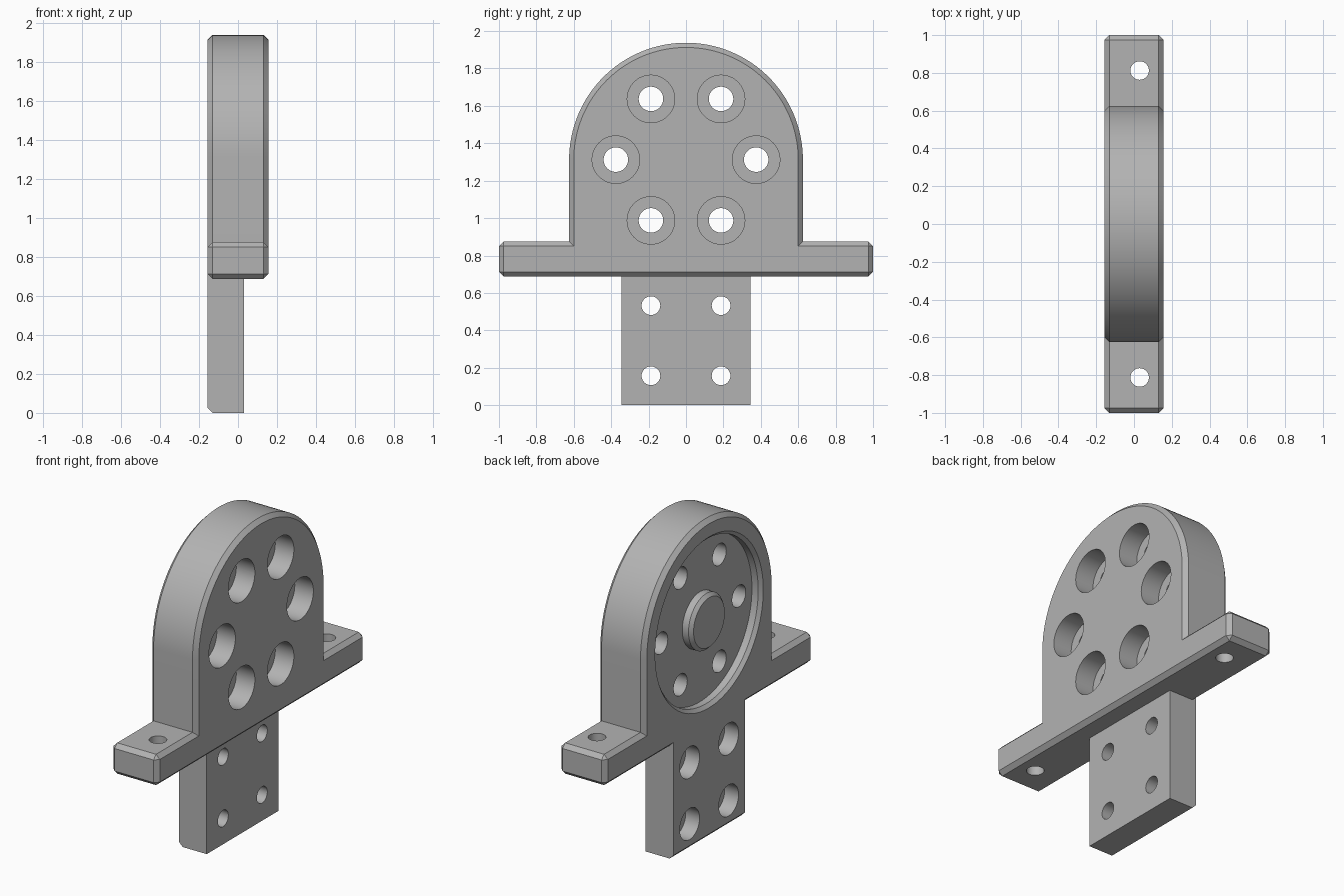
import bpy, bmesh
from math import sin, cos, pi
from mathutils import Vector, Matrix

if "Cube" in bpy.data.objects:
    bpy.data.objects.remove(bpy.data.objects["Cube"])

HALF = 0.156          # half thickness along x
FLOOR, DECK = 0.6875, 0.875   # bottom and top of the flange
ARCH_R, ARCH_Z = 0.625, 1.3125
CH = 0.025            # chamfer

steel = bpy.data.materials.new("machined_grey")
steel.use_nodes = True
GREY = (0.45, 0.45, 0.45, 1)
steel.diffuse_color = GREY
steel.node_tree.nodes["Principled BSDF"].inputs["Base Color"].default_value = GREY


def finish(bm, name):
    bmesh.ops.recalc_face_normals(bm, faces=bm.faces)
    mesh = bpy.data.meshes.new(name)
    bm.to_mesh(mesh)
    bm.free()
    mesh.materials.append(steel)
    obj = bpy.data.objects.new(name, mesh)
    bpy.context.collection.objects.link(obj)
    return obj


def slab(bm, outline, x0, x1):
    """Extrude a (y, z) outline between two x positions."""
    face = bm.faces.new([bm.verts.new((x0, y, z)) for y, z in outline])
    out = bmesh.ops.extrude_face_region(bm, geom=[face])["geom"]
    verts = [g for g in out if isinstance(g, bmesh.types.BMVert)]
    bmesh.ops.translate(bm, vec=(x1 - x0, 0, 0), verts=verts)


def lathe(bm, profile, origin, upright=False, steps=48):
    """Revolve a closed (distance along axis, radius) profile round x, or z if upright."""
    turn = Matrix.Rotation(-pi / 2, 3, "Y") if upright else Matrix.Identity(3)
    rings = []
    for i in range(steps):
        a = 2 * pi * i / steps
        rings.append([bm.verts.new(turn @ Vector((t, r * cos(a), r * sin(a))) + Vector(origin))
                      for t, r in profile])
    n = len(profile)
    for i in range(steps):
        a, b = rings[i], rings[(i + 1) % steps]
        for j in range(n):
            k = (j + 1) % n
            if profile[j][1] == 0 and profile[k][1] == 0:
                continue
            bm.faces.new((a[j], a[k], b[k], b[j]))
    bmesh.ops.remove_doubles(bm, verts=bm.verts, dist=1e-5)
    bmesh.ops.dissolve_degenerate(bm, dist=1e-6, edges=bm.edges)


def combine(target, tool, operation):
    mod = target.modifiers.new(operation, "BOOLEAN")
    mod.operation, mod.object, mod.solver = operation, tool, "EXACT"
    bpy.ops.object.select_all(action="DESELECT")
    target.select_set(True)
    bpy.context.view_layer.objects.active = target
    bpy.ops.object.modifier_apply(modifier=mod.name)
    bpy.data.objects.remove(tool)


# Arched housing with flange wings, chamfered around both faces and the wing ends
SEG = 64
outline = [(-1, FLOOR), (1, FLOOR), (1, DECK), (ARCH_R, DECK)]
outline += [(ARCH_R * cos(pi * i / SEG), ARCH_Z + ARCH_R * sin(pi * i / SEG)) for i in range(SEG + 1)]
outline += [(-ARCH_R, DECK), (-1, DECK)]
bm = bmesh.new()
slab(bm, outline, -HALF, HALF)
edges = []
for e in bm.edges:
    a, b = e.verts
    rim = abs(a.co.x - b.co.x) < 1e-5
    wing_end = abs(abs(a.co.y) - 1) < 1e-5 and abs(abs(b.co.y) - 1) < 1e-5
    if rim or wing_end:
        edges.append(e)
bmesh.ops.bevel(bm, geom=edges, offset=CH, segments=1, affect="EDGES", clamp_overlap=False)
body = finish(bm, "bearing_bracket")

# Mounting tongue, flush with the recessed side, with a chamfered foot
bm = bmesh.new()
slab(bm, [(-0.345, 0), (0.345, 0), (0.345, 0.76), (-0.345, 0.76)], -HALF, 0.031)
foot = [e for e in bm.edges if all(v.co.z < 0.01 and v.co.x < 0 for v in e.verts)]
bmesh.ops.bevel(bm, geom=foot, offset=CH, segments=1, affect="EDGES")
combine(body, finish(bm, "tongue"), "UNION")

# Ring recess that leaves a central boss, both rims chamfered
c = 0.02
bm = bmesh.new()
lathe(bm, [(-HALF - c, 0.50 + 2 * c), (-HALF + c, 0.50), (-0.094, 0.50),
           (-0.094, 0.17), (-HALF + c, 0.17), (-HALF - c, 0.17 - 2 * c)],
      (0, 0, ARCH_Z), steps=96)
combine(body, finish(bm, "recess_cutter"), "DIFFERENCE")

# Bolt holes: six counterbored in the arch, four in the tongue, two in the wings
bm = bmesh.new()
for i in range(6):
    a = pi / 3 * i
    lathe(bm, [(-0.2, 0), (-0.2, 0.0655), (0.031, 0.0655), (0.031, 0.127), (0.2, 0.127), (0.2, 0)],
          (0, 0.375 * cos(a), ARCH_Z + 0.375 * sin(a)))
for side in (-1, 1):
    for z in (0.157, 0.532):
        lathe(bm, [(-0.2, 0), (-0.2, 0.095), (-0.0625, 0.095), (-0.0625, 0.05), (0.1, 0.05), (0.1, 0)],
              (0, side * 0.1875, z))
    lathe(bm, [(0.6, 0), (0.6, 0.049), (1, 0.049), (1, 0)], (0.03, side * 0.8125, 0), upright=True)
combine(body, finish(bm, "hole_cutter"), "DIFFERENCE")

bpy.ops.object.shade_smooth_by_angle(angle=pi / 6)
